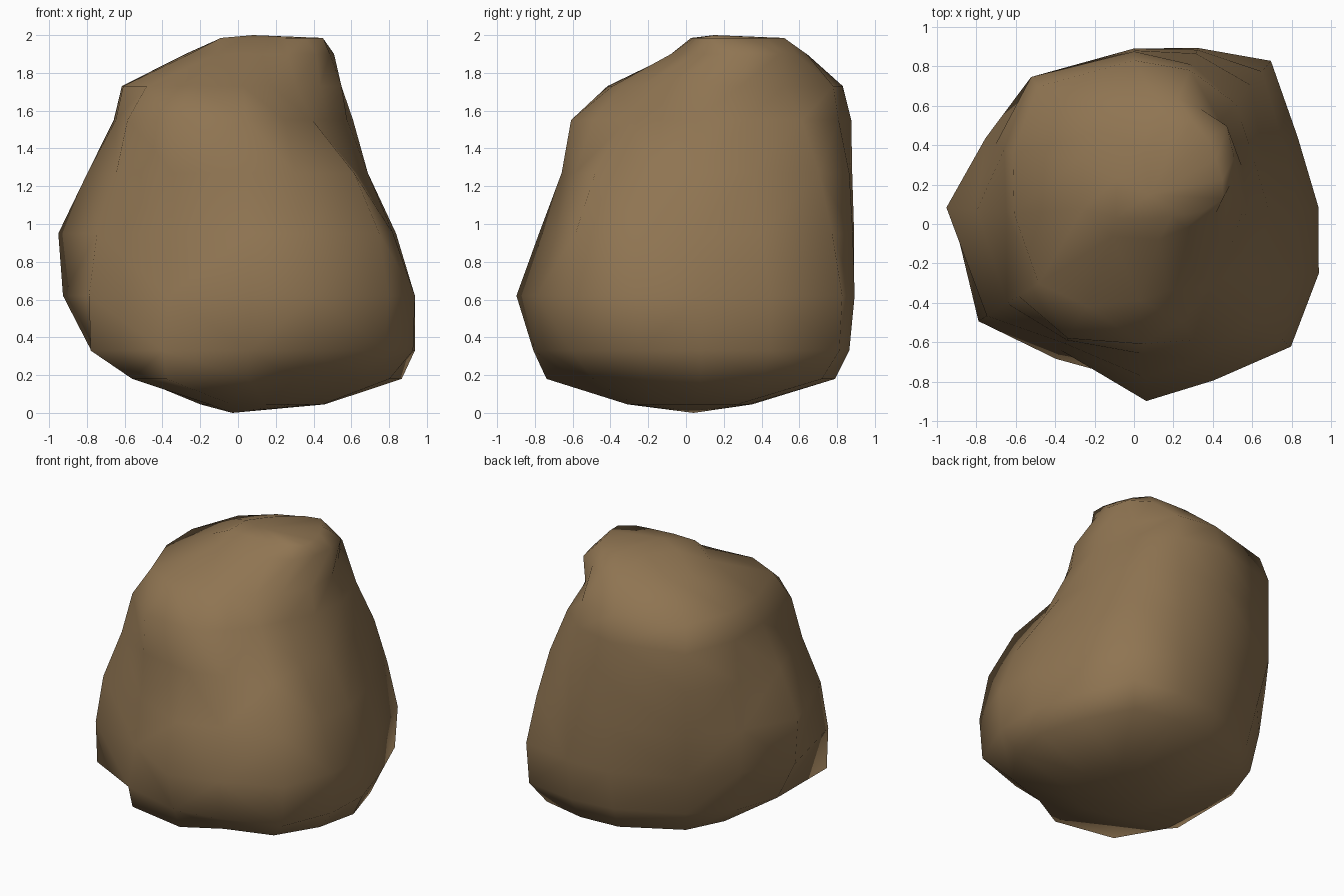
import bpy, bmesh, math

# Directions (degrees, 0 = +x, 90 = +y) of the boulder's main ridges
ANGLES = [5, 28, 50, 70, 90, 125, 150, 175, 212, 240, 274, 297, 322, 345]

# Height -> radius along each ridge direction
RINGS = {
    0.18: [.87, .87, .94, .84, .77, .68, .60, .53, .66, .76, .74, .67, .80, .83],
    0.33: [.94, .94, 1.06, .92, .83, .76, .77, .78, .92, .79, .81, .84, .99, .96],
    0.62: [.94, .94, 1.08, .95, .89, .83, .83, .93, .93, .74, .90, .89, 1.01, .97],
    0.95: [.84, .86, 1.01, .94, .89, .91, .87, .955, .88, .70, .78, .77, .95, .85],
    1.27: [.69, .74, .92, .92, .88, .91, .81, .80, .76, .68, .66, .66, .78, .65],
    1.55: [.58, .69, .80, .86, .875, .91, .76, .65, .69, .67, .61, .55, .50, .50],
    1.73: [.55, .62, .68, .83, .83, .85, .71, .61, .57, .48, .39, .38, .39, .45],
    1.90: [.41, .42, .37, .36, .34, .32, .33, .38, .42, .42, .38, .36, .40, .40],
    1.985: [.27, .27, .30, .34, .29, .23, .23, .27, .32, .20, .16, .17, .22, .28],
}
# Upper rings are set back from the middle
CENTRES = {1.90: (.1, .3), 1.985: (.18, .2)}

bm = bmesh.new()


def ring(z, radii, cx=0.0, cy=0.0):
    return [bm.verts.new((cx + r * math.cos(math.radians(a)),
                          cy + r * math.sin(math.radians(a)), z))
            for a, r in zip(ANGLES, radii)]


# Small rounded foot, then body and crown rings
n = len(ANGLES)
loops = [ring(0.045, [0.33] * n, 0.13, 0.02)]
for z, radii in RINGS.items():
    loops.append(ring(z, radii, *CENTRES.get(z, (0, 0))))

# Side walls
for low, high in zip(loops, loops[1:]):
    for i in range(n):
        j = (i + 1) % n
        bm.faces.new((low[i], low[j], high[j], high[i]))

# Bottom and top caps
foot = bm.verts.new((-0.03, 0.04, 0.0))
peak = bm.verts.new((0.08, 0.15, 2.0))
for i in range(n):
    j = (i + 1) % n
    bm.faces.new((loops[0][j], loops[0][i], foot))
    bm.faces.new((loops[-1][i], loops[-1][j], peak))

bmesh.ops.triangulate(bm, faces=[f for f in bm.faces if len(f.verts) > 3],
                      quad_method='SHORT_EDGE')
bmesh.ops.recalc_face_normals(bm, faces=bm.faces)
for f in bm.faces:
    f.smooth = True

mesh = bpy.data.meshes.new("boulder")
bm.to_mesh(mesh)
bm.free()

# Single brown stone colour
stone = bpy.data.materials.new("brown stone")
stone.diffuse_color = (0.275, 0.176, 0.084, 1)
mesh.materials.append(stone)
bpy.context.collection.objects.link(bpy.data.objects.new("boulder", mesh))
